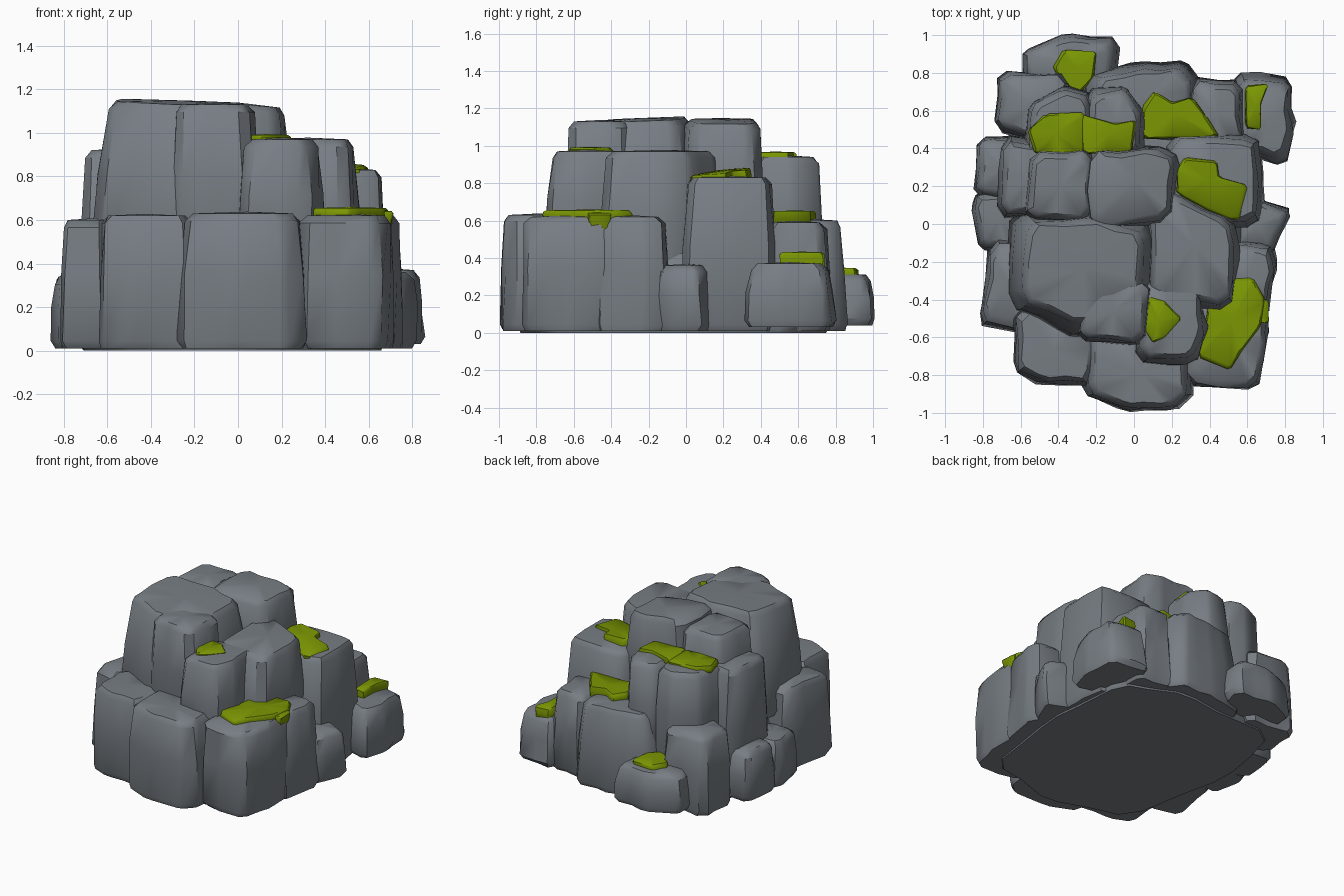
import bpy, bmesh, math, random
from mathutils import Vector

cube = bpy.data.objects.get("Cube")
if cube:
    bpy.data.objects.remove(cube, do_unlink=True)
random.seed(7)


def make_material(name, color):
    mat = bpy.data.materials.new(name)
    mat.use_nodes = True
    mat.diffuse_color = color
    mat.node_tree.nodes["Principled BSDF"].inputs["Base Color"].default_value = color
    return mat


stone = make_material("grey_stone", (.185, .207, .23, 1))
moss_green = make_material("moss_green", (.195, .305, .001, 1))


def soften_outline(corners, cut):
    """Chamfer every corner and add a slightly displaced point on each side."""
    points = [Vector(c) for c in corners]
    centre = sum(points, Vector((0, 0))) / len(points)
    ring = []
    for i, p in enumerate(points):
        before, after = points[i - 1], points[(i + 1) % len(points)]
        ring += [p.lerp(before, cut), p.lerp(after, cut)]
        if (after - p).length > .25:
            middle = p.lerp(after, random.uniform(.4, .6))
            ring.append(middle + (middle - centre).normalized() * random.uniform(-.015, .01))
    return centre, ring


def chunk(name, corners, bottom, top, taper=.88, tilt=(0, 0), rim=.035,
          rough=.008, cut=.13, mat=stone):
    """Loft an irregular outline upward into a worn, tapering block."""
    centre, ring = soften_outline(corners, cut)
    radius = sum((p - centre).length for p in ring) / len(ring)
    height = top - bottom
    inset = min(rim / radius, .3)
    # each level: height, outline scale, share of the top slope
    levels = [(bottom, 1 - inset * .6, 0),
              (bottom + min(rim, height * .2), 1, 0),
              (bottom + height * .55, (1 + taper) / 2 + .02, 0),
              (top - min(rim, height * .4), taper, 1),
              (top, taper - inset, 1)]
    bm = bmesh.new()
    rings = []
    for z, scale, slope in levels:
        verts = []
        for p in ring:
            offset = (p - centre) * scale
            wobble = Vector((random.uniform(-rough, rough), random.uniform(-rough, rough)))
            flat = centre + offset + wobble
            lift = slope * (offset.x * tilt[0] + offset.y * tilt[1])
            verts.append(bm.verts.new((flat.x, flat.y, z + lift)))
        rings.append(verts)
    count = len(ring)
    for low, high in zip(rings, rings[1:]):
        for i in range(count):
            j = (i + 1) % count
            bm.faces.new((low[i], low[j], high[j], high[i]))
    bm.faces.new(rings[0][::-1])
    peak = bm.verts.new((centre.x, centre.y, top + rough))
    for i in range(count):
        bm.faces.new((rings[-1][i], rings[-1][(i + 1) % count], peak))
    bmesh.ops.recalc_face_normals(bm, faces=bm.faces)
    mesh = bpy.data.meshes.new(name)
    bm.to_mesh(mesh)
    bm.free()
    mesh.materials.append(mat)
    obj = bpy.data.objects.new(name, mesh)
    bpy.context.collection.objects.link(obj)
    bpy.ops.object.select_all(action='DESELECT')
    obj.select_set(True)
    bpy.context.view_layer.objects.active = obj
    bpy.ops.object.shade_smooth_by_angle(angle=math.radians(42))
    return obj


def moss(name, corners, bottom, top, tilt=(0, 0), taper=.99):
    """Lay a thin, soft-edged moss cushion on a ledge."""
    return chunk(name, corners, bottom, top, taper=taper, tilt=tilt, rim=.01,
                 rough=.004, cut=.1, mat=moss_green)


# Solid core closing the gaps between the blocks
chunk("rock_core", [(-.58, -.74), (.0, -.92), (.57, -.78), (.68, -.1), (.62, .6), (.2, .78),
      (-.6, .72), (-.75, .1)], 0, .5, .78)

# Lower ring, front
chunk("front_middle_rock", [(-.28, -.9), (-.06, -.99), (.23, -.99), (.32, -.9), (.31, -.48),
      (-.27, -.48)], .01, .63, .88)
chunk("front_left_rock", [(-.64, -.78), (-.5, -.85), (-.19, -.86), (-.19, -.42),
      (-.64, -.42)], .01, .62, .9)
chunk("front_right_rock", [(.27, -.85), (.65, -.88), (.71, -.6), (.69, -.33), (.27, -.33)],
      .01, .62, .95)

# Lower ring, right side
chunk("right_shoulder_rock", [(.35, -.52), (.7, -.5), (.77, -.2), (.73, -.1), (.38, -.1)],
      .01, .62, .86)
chunk("right_low_rock", [(.5, -.16), (.73, -.17), (.84, .07), (.67, .13), (.5, .12)],
      .01, .36, .9)
chunk("right_tall_rock", [(.15, -.02), (.67, -.02), (.69, .25), (.66, .48), (.15, .48)],
      .01, .83, .88)
chunk("right_back_boulder", [(.5, .36), (.8, .3), (.855, .5), (.84, .77), (.52, .81)],
      .03, .37, .85)

# Lower ring, back
chunk("back_right_rock", [(.27, .4), (.6, .4), (.58, .76), (.3, .78)], .01, .59, .87)
chunk("back_middle_rock", [(-.28, .4), (.34, .4), (.36, .76), (.28, .86), (.02, .86),
      (-.28, .78)], .01, .6, .8)
chunk("back_boulder", [(-.59, .72), (-.1, .64), (-.07, .98), (-.36, 1.01), (-.59, .92)],
      .04, .31, .88)
chunk("back_left_rock", [(-.75, .5), (-.38, .4), (-.33, .8), (-.72, .82)], .01, .57, .88)

# Lower ring, left side
chunk("left_back_low_rock", [(-.85, .15), (-.55, .1), (-.55, .48), (-.83, .46)],
      .01, .36, .9)
chunk("left_low_rock", [(-.86, .1), (-.82, -.14), (-.55, -.14), (-.55, .16), (-.83, .17)],
      .01, .34, .92)
chunk("left_front_rock", [(-.83, -.53), (-.6, -.58), (-.45, -.08), (-.76, -.08)],
      .01, .6, .89)
chunk("left_tall_rock", [(-.73, .03), (-.4, .0), (-.4, .46), (-.7, .47)], .01, .92, .87)

# Middle tier
chunk("middle_front_rock", [(.0, -.74), (.33, -.75), (.4, -.58), (.37, -.28), (.0, -.28)],
      .4, .97, .84)
chunk("middle_right_rock", [(.05, -.45), (.53, -.47), (.57, -.15), (.53, .03), (.2, .19),
      (.05, .19)], .2, .97, .88)
chunk("middle_back_left_rock", [(-.59, .33), (-.18, .33), (-.22, .7), (-.36, .74),
      (-.57, .64)], .3, .94, .86)
chunk("middle_back_rock", [(-.28, .33), (.06, .33), (.07, .58), (-.04, .74), (-.25, .72)],
      .3, .94, .84)

# Summit
chunk("summit_main_rock", [(-.69, -.44), (-.3, -.63), (.12, -.5), (.14, 0), (-.2, .1),
      (-.65, .08)], .4, 1.14, .79, (-.03, .04))
chunk("summit_front_rock", [(-.31, -.62), (.07, -.65), (.1, -.28), (-.3, -.28)],
      .4, 1.13, .88)
chunk("summit_back_right_rock", [(-.27, -.05), (.22, .0), (.25, .37), (.12, .42),
      (-.27, .4)], .5, 1.13, .87, (-.08, 0))
chunk("summit_back_left_rock", [(-.59, .0), (-.2, .0), (-.2, .41), (-.56, .4)],
      .5, 1.11, .87)

# Moss cushions
moss("moss_front_right", [(.34, -.7), (.51, -.77), (.57, -.67), (.67, -.54), (.69, -.4),
     (.63, -.29), (.47, -.3), (.4, -.37), (.38, -.52)], .6, .655)
moss("moss_front_right_drip", [(.62, -.51), (.695, -.51), (.695, -.42), (.62, -.42)],
     .52, .64, taper=1.4)
moss("moss_middle_front", [(.04, -.53), (.1, -.63), (.16, -.6), (.25, -.5), (.16, -.41),
     (.08, -.39)], .95, .99)
moss("moss_right_tall", [(.23, .16), (.55, .01), (.6, .21), (.45, .25), (.44, .33),
     (.27, .35), (.23, .29)], .79, .865, (-.06, .08))
moss("moss_back_upper_left", [(-.52, .37), (-.26, .37), (-.26, .59), (-.47, .58),
     (-.56, .5)], .91, .965)
moss("moss_back_upper", [(-.28, .37), (-.01, .38), (.01, .55), (-.1, .53), (-.28, .58)],
     .91, .965)
moss("moss_back_middle", [(.03, .45), (.45, .46), (.38, .57), (.31, .67), (.2, .64),
     (.11, .7), (.05, .62)], .57, .65)
moss("moss_right_boulder", [(.59, .51), (.67, .5), (.67, .63), (.71, .74), (.59, .73)],
     .34, .43)
moss("moss_back_boulder", [(-.43, .82), (-.3, .68), (-.21, .78), (-.2, .91), (-.37, .92)],
     .28, .345)
